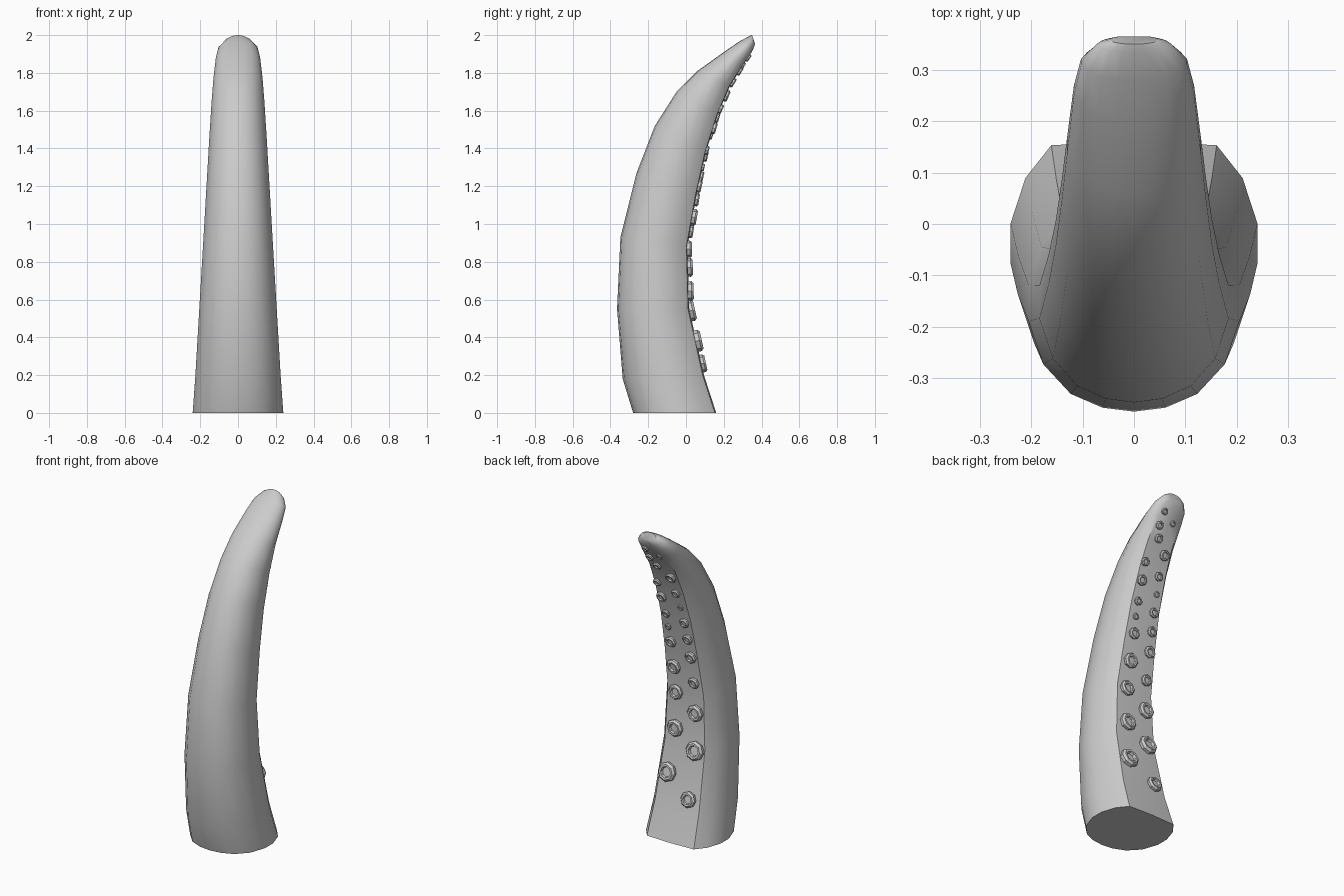
import bpy, bmesh, math
from mathutils import Vector, Matrix

if "Cube" in bpy.data.objects:
    bpy.data.objects.remove(bpy.data.objects["Cube"])

# Sections of the arm: (outer y, outer z, inner y, inner z, half width)
SECTIONS = [
    (-.28, 0, .16, 0, .24),
    (-.335, .18, .095, .20, .226),
    (-.365, .55, .017, .55, .205),
    (-.347, .93, .008, .88, .184),
    (-.262, 1.27, .055, 1.15, .166),
    (-.165, 1.52, .105, 1.38, .152),
    (-.05, 1.70, .168, 1.58, .14),
    (.06, 1.81, .232, 1.73, .13),
    (.20, 1.91, .308, 1.85, .117),
    (.28, 1.965, .345, 1.905, .103),
    (.335, 1.995, .362, 1.94, .07),
    (.35, 2.0, .365, 1.955, .045),
]
# Half cross-section: (share of half width, share of the way from inner to outer)
HALF = [(.67, .015), (.88, .16), (1, .36), (1, .54), (.86, .76), (.6, .91), (.3, .98)]
LOOP = [(0, 0)] + HALF + [(0, 1)] + [(-u, t) for u, t in reversed(HALF)]


def make_object(name, bm, angle):
    bmesh.ops.recalc_face_normals(bm, faces=bm.faces)
    me = bpy.data.meshes.new(name)
    bm.to_mesh(me)
    bm.free()
    ob = bpy.data.objects.new(name, me)
    bpy.context.collection.objects.link(ob)
    bpy.ops.object.select_all(action='DESELECT')
    ob.select_set(True)
    bpy.context.view_layer.objects.active = ob
    bpy.ops.object.shade_smooth_by_angle(angle=math.radians(angle))
    return ob


def bridge(bm, a, b):
    n = len(a)
    for i in range(n):
        bm.faces.new((a[i], a[(i + 1) % n], b[(i + 1) % n], b[i]))


# Tapering curved arm with a flat inner face
bm = bmesh.new()
rings = []
for oy, oz, iy, iz, w in SECTIONS:
    outer, inner = Vector((0, oy, oz)), Vector((0, iy, iz))
    rings.append([bm.verts.new(inner.lerp(outer, t) + Vector((u * w, 0, 0)))
                  for u, t in LOOP])
for a, b in zip(rings, rings[1:]):
    bridge(bm, a, b)
bm.faces.new(rings[0])
bm.faces.new(rings[-1])
make_object("tentacle_arm", bm, 38)


def inner_face(z):
    """Point height on the flat face -> y position and outward normal."""
    for s, e in zip(SECTIONS, SECTIONS[1:]):
        if z <= e[3]:
            f = (z - s[3]) / (e[3] - s[3])
            return s[2] + f * (e[2] - s[2]), Vector((0, e[3] - s[3], s[2] - e[2])).normalized()


# Suckers in two staggered columns: (x, z, radius)
SUCKERS = [
    (.085, .38, .058), (.06, .645, .052), (.06, .867, .046), (.056, 1.036, .045),
    (.056, 1.20, .034), (.06, 1.30, .02), (.06, 1.39, .025), (.065, 1.508, .032),
    (.07, 1.61, .026), (.025, 1.75, .027), (.05, 1.81, .025), (.05, 1.88, .021),
    (-.077, .26, .048), (-.08, .54, .058), (-.075, .77, .05), (-.07, .96, .034),
    (-.07, 1.13, .036), (-.066, 1.25, .031), (-.06, 1.36, .03), (-.055, 1.465, .018),
    (-.045, 1.563, .027), (-.045, 1.68, .032), (-.03, 1.84, .018),
]
# Sucker profile: (radius share, height share)
PROFILE = [(.95, -.3), (1, .28), (.8, .5), (.58, .48), (.5, .2)]
SIDES = 8

bm = bmesh.new()
for x, z, r in SUCKERS:
    y, normal = inner_face(z)
    mat = Matrix.Translation((x, y, z)) @ normal.to_track_quat('Z', 'Y').to_matrix().to_4x4()
    loops = [[bm.verts.new(mat @ Vector((r * k * math.cos(2 * math.pi * i / SIDES),
                                         r * k * math.sin(2 * math.pi * i / SIDES), r * h)))
              for i in range(SIDES)] for k, h in PROFILE]
    for a, b in zip(loops, loops[1:]):
        bridge(bm, a, b)
    bm.faces.new(loops[0])
    bm.faces.new(loops[-1])
make_object("suckers", bm, 25)
